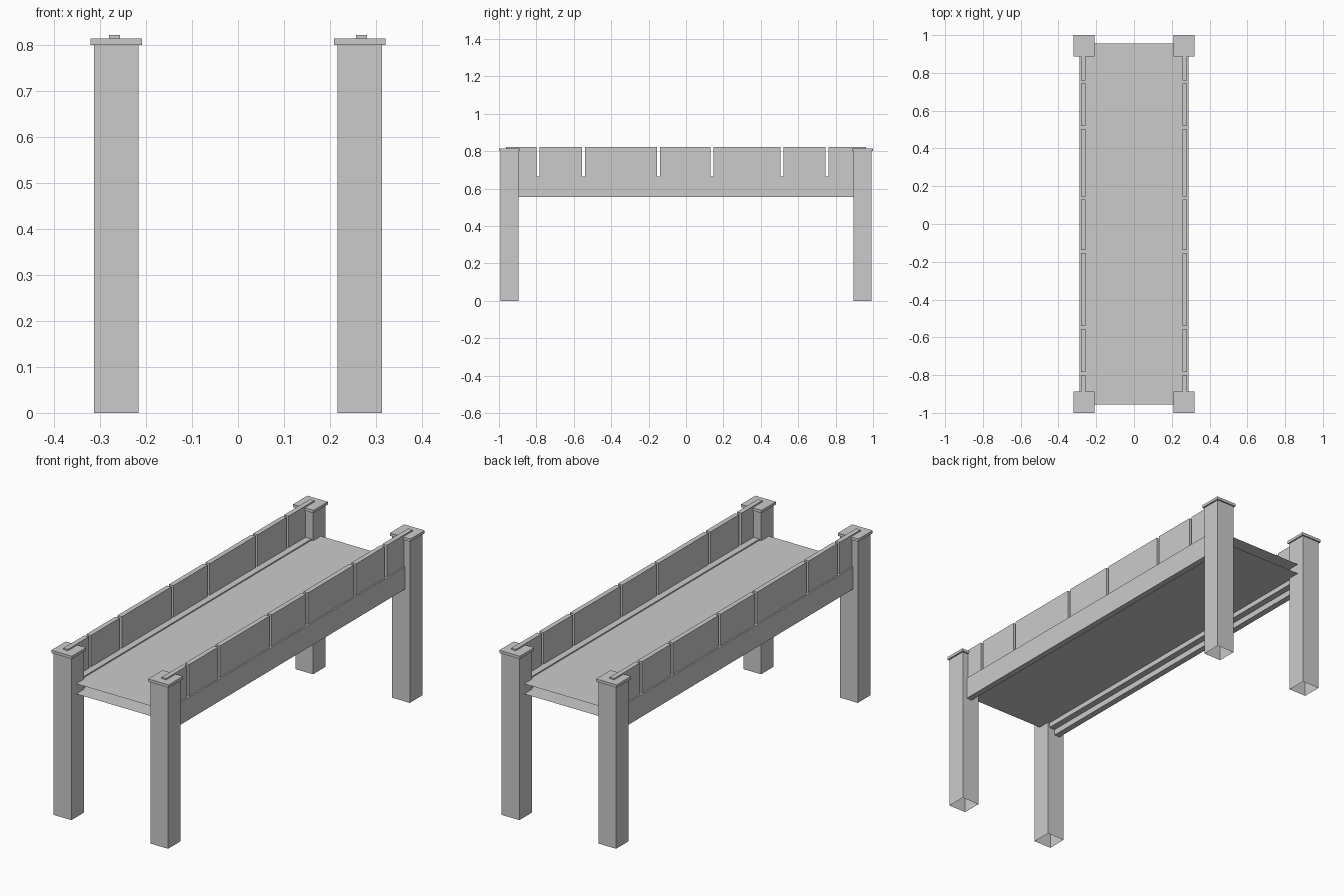
import bpy
import bmesh

if "Cube" in bpy.data.objects:
    bpy.data.objects.remove(bpy.data.objects["Cube"])


def make_object(name, bm):
    bmesh.ops.recalc_face_normals(bm, faces=bm.faces)
    mesh = bpy.data.meshes.new(name)
    bm.to_mesh(mesh)
    bm.free()
    obj = bpy.data.objects.new(name, mesh)
    bpy.context.collection.objects.link(obj)
    return obj


def add_box(bm, x0, x1, y0, y1, z0, z1, open_bottom=False):
    geom = bmesh.ops.create_cube(bm, size=1)
    for v in geom["verts"]:
        v.co = ((x0 + x1) / 2 + v.co.x * (x1 - x0),
                (y0 + y1) / 2 + v.co.y * (y1 - y0),
                (z0 + z1) / 2 + v.co.z * (z1 - z0))
    if open_bottom:
        faces = {f for v in geom["verts"] for f in v.link_faces}
        low = [f for f in faces if all(abs(v.co.z - z0) < 1e-5 for v in f.verts)]
        bmesh.ops.delete(bm, geom=low, context="FACES_ONLY")


def mirror(obj, axes):
    mod = obj.modifiers.new("Mirror", "MIRROR")
    mod.use_axis = axes
    mod.use_mirror_merge = False


# Four hollow posts, open underneath
bm = bmesh.new()
add_box(bm, 0.216, 0.313, 0.895, 0.993, 0, 0.801, open_bottom=True)
mirror(make_object("posts", bm), (True, True, False))

# Flat caps on the posts
bm = bmesh.new()
add_box(bm, 0.209, 0.321, 0.888, 1.0, 0.801, 0.815)
mirror(make_object("post_caps", bm), (True, True, False))

# Stepped side beams, extruded along the length
profile = [(0.288, 0.556), (0.288, 0.666), (0.225, 0.666),
           (0.225, 0.585), (0.257, 0.585), (0.257, 0.556)]
bm = bmesh.new()
face = bm.faces.new([bm.verts.new((x, -0.955, z)) for x, z in profile])
ext = bmesh.ops.extrude_face_region(bm, geom=[face], use_keep_orig=True)
for v in ext["geom"]:
    if isinstance(v, bmesh.types.BMVert):
        v.co.y = 0.955
mirror(make_object("side_beams", bm), (True, False, False))

# Parapet panels separated by narrow slots
slots = [-0.791, -0.549, -0.146, 0.138, 0.512, 0.753]
half = 0.008
starts = [-0.963] + [s + half for s in slots]
ends = [s - half for s in slots] + [0.963]
bm = bmesh.new()
for y0, y1 in zip(starts, ends):
    add_box(bm, 0.257, 0.281, y0, y1, 0.666, 0.822)
mirror(make_object("parapet_panels", bm), (True, False, False))

# Deck: an upper and a lower thin sheet
for name, z in (("deck_top", 0.66), ("deck_underside", 0.61)):
    bm = bmesh.new()
    corners = [(-0.225, -0.956), (0.225, -0.956), (0.225, 0.956), (-0.225, 0.956)]
    bm.faces.new([bm.verts.new((x, y, z)) for x, y in corners])
    make_object(name, bm)
